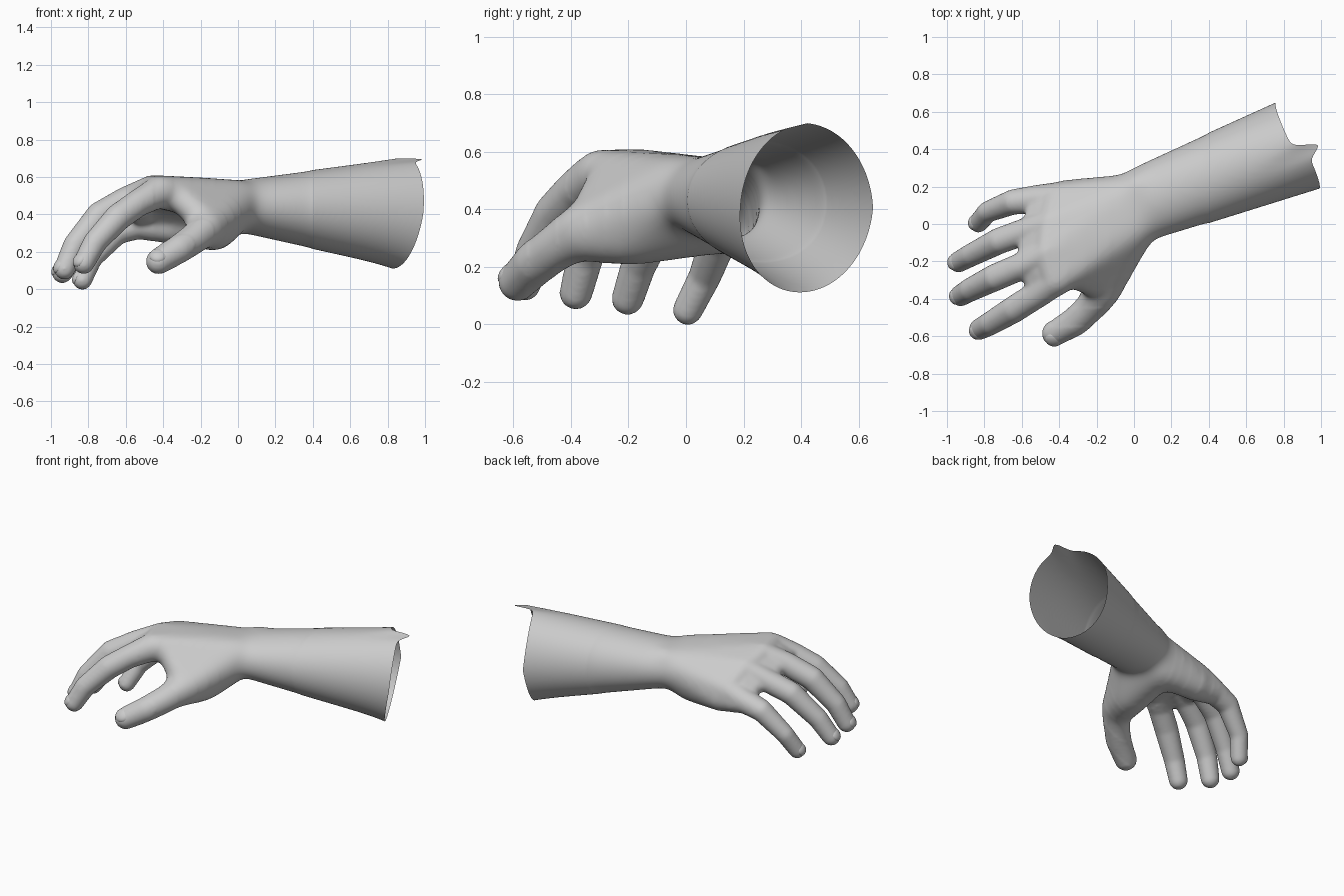
import bpy, bmesh, math
from mathutils import Vector, Matrix

if "Cube" in bpy.data.objects:
    bpy.data.objects.remove(bpy.data.objects["Cube"])

body = bmesh.new()


def ball(p, r, n=220):
    """Evenly spread points on a sphere."""
    pts = []
    for i in range(n):
        z = 1 - 2 * (i + 0.5) / n
        a = i * 2.399963
        s = math.sqrt(1 - z * z)
        pts.append(Vector(p) + r * Vector((s * math.cos(a), s * math.sin(a), z)))
    return pts


def oval(c, hw, hh, yaw, n=72):
    """Upright elliptical cross-section whose normal is turned by yaw."""
    side = Vector((math.sin(yaw), -math.cos(yaw), 0))
    return [Vector(c) + side * hw * math.cos(a) + Vector((0, 0, hh * math.sin(a)))
            for a in (2 * math.pi * i / n for i in range(n))]


def hull(points):
    """Add the convex hull of the points to the body."""
    bm = bmesh.new()
    for p in points:
        bm.verts.new(p)
    bmesh.ops.convex_hull(bm, input=bm.verts[:])
    bmesh.ops.delete(bm, geom=[v for v in bm.verts if not v.link_faces], context='VERTS')
    me = bpy.data.meshes.new("piece")
    bm.to_mesh(me)
    bm.free()
    body.from_mesh(me)
    bpy.data.meshes.remove(me)


def blob(*balls):
    hull([p for b in balls for p in ball(b[:3], b[3])])


# Digits: joints from knuckle to tip as (x, y, z, radius), and the way the nail faces
digits = {
    "index": ([(-.42, -.30, .52, .088), (-.53, -.385, .463, .073), (-.64, -.455, .385, .073),
               (-.765, -.53, .25, .064), (-.825, -.562, .138, .058)], (-.6, -.5, .5)),
    "middle": ([(-.46, -.155, .525, .084), (-.60, -.225, .475, .073), (-.74, -.285, .395, .073),
                (-.872, -.35, .235, .064), (-.928, -.383, .108, .058)], (-.8, -.2, .5)),
    "ring": ([(-.44, 0, .485, .084), (-.58, -.04, .43, .072), (-.72, -.09, .365, .071),
              (-.868, -.165, .205, .062), (-.939, -.203, .088, .057)], (-.8, -.1, .5)),
    "little": ([(-.40, .13, .39, .092), (-.53, .13, .345, .077), (-.645, .118, .308, .068),
                (-.782, .065, .165, .057), (-.832, .006, .049, .053)], (-.8, .1, .5)),
    "thumb": ([(-.01, -.05, .43, .115), (-.17, -.36, .325, .098), (-.235, -.445, .27, .084),
               (-.315, -.52, .215, .079), (-.425, -.585, .148, .069)], (-.25, -.8, .55)),
}
for chain, _ in digits.values():
    for a, b in zip(chain, chain[1:]):
        blob(a, b)

# Back of the hand: sheets from neighbouring knuckles to the wrist, then webs
wrist_a, wrist_b = (.0, -.012, .462, .126), (.0, .155, .455, .12)
fingers = [digits[n][0] for n in ("index", "middle", "ring", "little")]
knuckles = [f[0] for f in fingers]
for f, g in zip(fingers, fingers[1:]):
    blob(f[0], g[0], wrist_a, wrist_b)
    blob(f[0][:3] + (.078,), g[0][:3] + (.078,),
         *[(*Vector(c[0][:3]).lerp(Vector(c[1][:3]), .8), .055) for c in (f, g)])

# Palm pads and thumb web
thenar, heel = (-.13, -.19, .33, .13), (-.11, .12, .362, .12)
blob(thenar, heel, wrist_a, wrist_b)
blob(heel, (-.36, .135, .343, .102), knuckles[3], wrist_b)
blob((-.36, .13, .343, .102), fingers[3][1])
blob(thenar, (-.17, -.33, .325, .112), wrist_a)
blob((-.31, -.27, .49, .08), (-.18, -.33, .37, .08), wrist_a)
blob((.02, .20, .51, .08), (.08, .21, .50, .07))

# Forearm cone, made too long and trimmed later
end, e_yaw = Vector((.875, .42, .405)), math.radians(26.6)
wrist = Vector((.03, .10, .443))
hull(oval(wrist, .202, .145, math.radians(21))
     + oval(wrist.lerp(end, 1.25), .272, .332, e_yaw))

# Fuse everything into one smooth skin
me = bpy.data.meshes.new("hand_and_forearm")
body.to_mesh(me)
body.free()
hand = bpy.data.objects.new("hand_and_forearm", me)
bpy.context.collection.objects.link(hand)
fuse = hand.modifiers.new("fuse", 'REMESH')
fuse.mode = 'VOXEL'
fuse.voxel_size = 0.011
soft = hand.modifiers.new("soft", 'SMOOTH')
soft.factor, soft.iterations = 0.5, 10
bpy.context.view_layer.update()
skin = bpy.data.meshes.new_from_object(
    hand.evaluated_get(bpy.context.evaluated_depsgraph_get()))
hand.modifiers.clear()
hand.data = skin

# Extra softening of the palm and wrist, growing towards the wrist
axis = Vector((math.cos(e_yaw), math.sin(e_yaw), 0))
side = Vector((math.sin(e_yaw), -math.cos(e_yaw), 0))
bm = bmesh.new()
bm.from_mesh(skin)
for limit in (-.45, -.35, -.25, -.18, -.12):
    zone = [v for v in bm.verts if limit < v.co.x < .4 and v.co.y > limit - .1]
    for _ in range(14):
        bmesh.ops.smooth_vert(bm, verts=zone, factor=0.5,
                              use_axis_x=True, use_axis_y=True, use_axis_z=True)

# Open the forearm end and shape its uneven rim with the peak on top
bmesh.ops.bisect_plane(bm, geom=bm.verts[:] + bm.edges[:] + bm.faces[:], dist=1e-5,
                       plane_co=end, plane_no=axis, clear_outer=True)
for v in bm.verts:
    d = v.co - end
    w = max(0, 1 + d.dot(axis) / .3)
    if v.co.x > .3 and w > 0:
        u, h = d.dot(side) - .045, d.z / .29
        up = max(0, h)
        shift = (-.05 * max(0, -h) + .03 * up * math.tanh(u / .04)
                 + .095 * up ** 4 * math.exp(-(u / .04) ** 2))
        v.co += axis * shift * w * w
bm.to_mesh(skin)
bm.free()
skin.shade_smooth()

# Nails: thin shells sunk into the backs of the tips
for name, (chain, facing) in digits.items():
    tip, prev = Vector(chain[-1][:3]), Vector(chain[-2][:3])
    r = chain[-1][3]
    along = (tip - prev).normalized()
    out = Vector(facing)
    out = (out - along * out.dot(along)).normalized()
    across = along.cross(out)
    rot = Matrix((along, across, out)).transposed().to_4x4()
    bm = bmesh.new()
    bmesh.ops.create_uvsphere(bm, u_segments=24, v_segments=12, radius=1)
    size = Matrix.Diagonal((r * .74, r * .70, r * .42, 1))
    bm.transform(Matrix.Translation(tip + out * r * .62 - along * r * .02) @ rot @ size)
    nail_mesh = bpy.data.meshes.new(name + "_nail")
    bm.to_mesh(nail_mesh)
    bm.free()
    nail_mesh.shade_smooth()
    bpy.context.collection.objects.link(bpy.data.objects.new(name + "_nail", nail_mesh))
